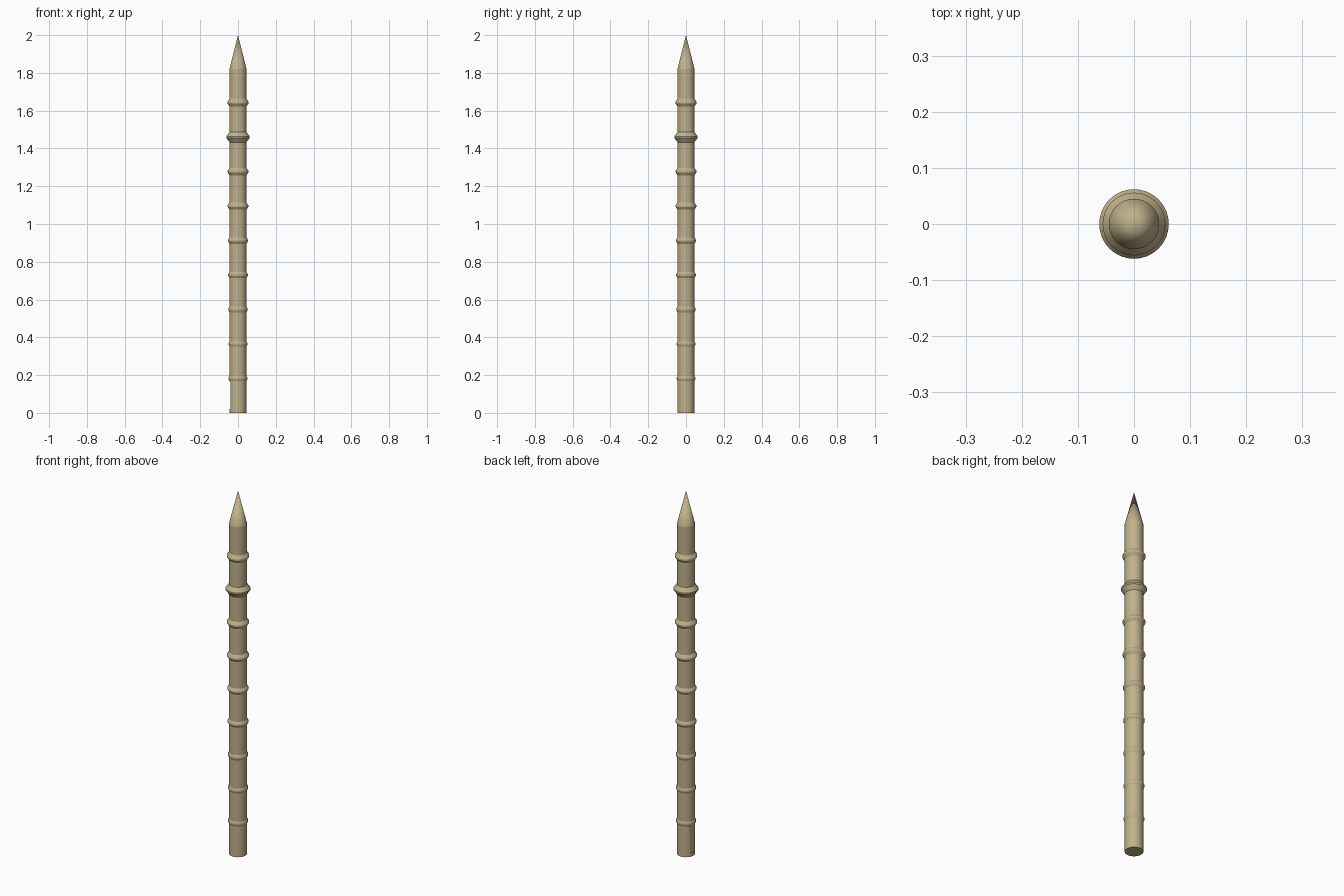
import bpy, math

if "Cube" in bpy.data.objects:
    bpy.data.objects.remove(bpy.data.objects["Cube"])

SIDES = 32
R = 0.045

wood = bpy.data.materials.new("bamboo_tan")
wood.diffuse_color = (0.53, 0.44, 0.26, 1)
wood.use_nodes = True
wood.node_tree.nodes["Principled BSDF"].inputs["Base Color"].default_value = wood.diffuse_color


def lathe(name, profile):
    """Closed solid of revolution from (radius, z) points; radius 0 gives a pole."""
    verts, rings = [], []
    for r, z in profile:
        n = 1 if r == 0 else SIDES
        rings.append(list(range(len(verts), len(verts) + n)))
        for i in range(n):
            a = 2 * math.pi * i / SIDES
            verts.append((r * math.cos(a), r * math.sin(a), z))
    faces = []
    for lo, hi in zip(rings, rings[1:]):
        for i in range(SIDES):
            j = (i + 1) % SIDES
            if len(hi) == 1:
                faces.append((lo[i], lo[j], hi[0]))
            else:
                faces.append((lo[i], lo[j], hi[j], hi[i]))
    faces.append(rings[0][::-1])
    if len(rings[-1]) > 1:
        faces.append(rings[-1])
    mesh = bpy.data.meshes.new(name)
    mesh.from_pydata(verts, [], faces)
    mesh.materials.append(wood)
    ob = bpy.data.objects.new(name, mesh)
    bpy.context.collection.objects.link(ob)
    bpy.ops.object.select_all(action='DESELECT')
    ob.select_set(True)
    bpy.context.view_layer.objects.active = ob
    bpy.ops.object.shade_smooth_by_angle(angle=math.radians(30))
    return ob


# Shaft and sharpened tip
shaft = lathe("shaft", [(R, 0), (R, 1.82)])
lathe("pointed_tip", [(R, 1.82), (0, 2.0)])

# Node rings, growing towards the top
radii = [0.050, 0.050, 0.051, 0.052, 0.053, 0.055, 0.055, 0.062, 0.056]
for k, r in enumerate(radii):
    z = 0.1825 * (k + 1)
    h = 0.010 + (r - R) * 1.1
    lathe(f"node_ring_{k + 1}", [(R - 0.001, z - h), (r, z - 0.004),
                                 (r, z + 0.004), (R - 0.001, z + h)])

# Shallow flat shaved on the left side near the foot
bpy.ops.mesh.primitive_cube_add(size=1, location=(-0.09, 0, 0.0975))
cutter = bpy.context.object
cutter.name = "grip_flat_cutter"
cutter.scale = (0.1, 0.2, 0.155)
cutter.hide_render = True
cutter.display_type = 'WIRE'
cut = shaft.modifiers.new("grip_flat", 'BOOLEAN')
cut.operation = 'DIFFERENCE'
cut.object = cutter
